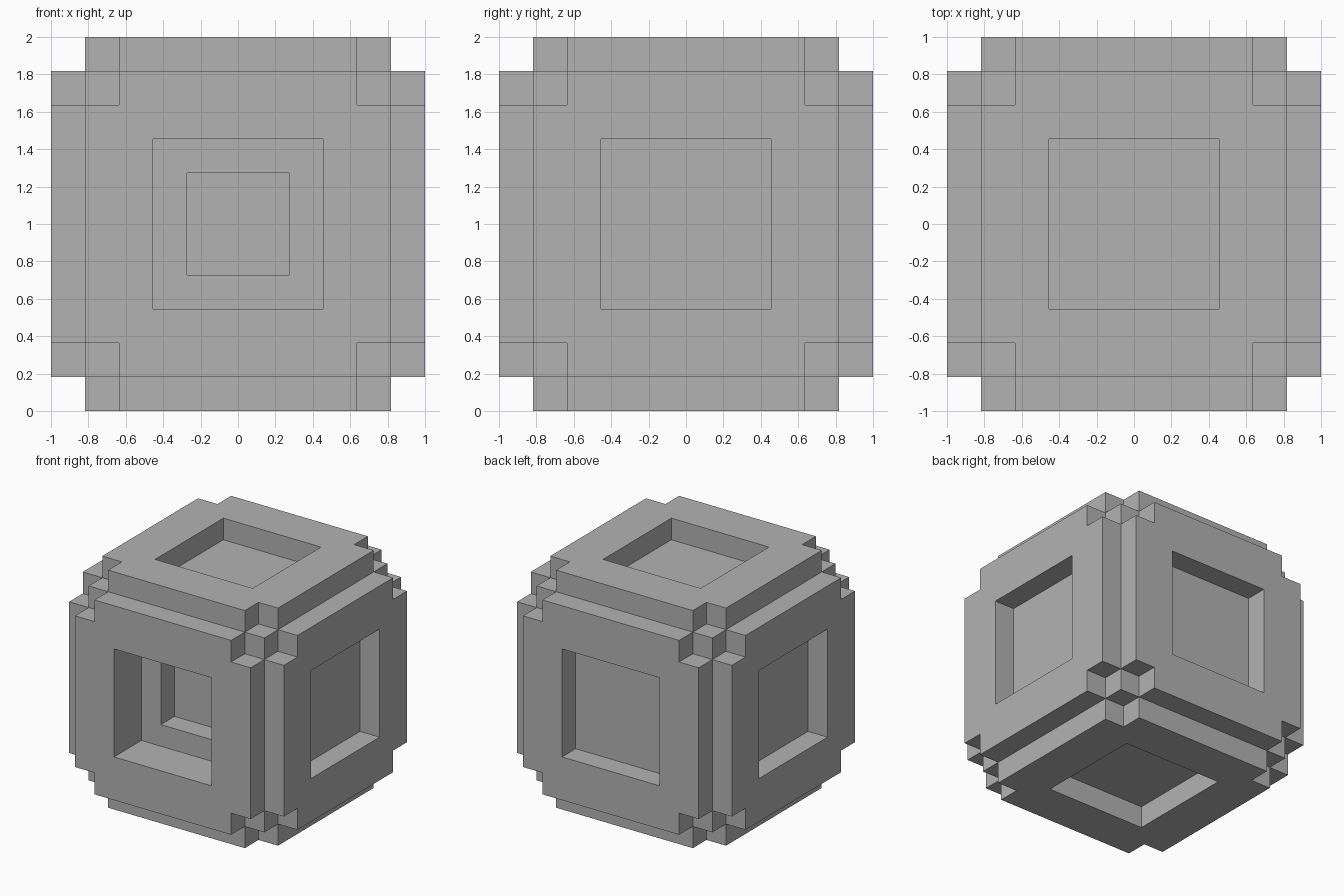
import bpy
import bmesh
from mathutils import Vector

old = bpy.data.objects.get("Cube")
if old:
    bpy.data.objects.remove(old, do_unlink=True)

H = 1 / 11                      # half of one block unit
CORE, NOTCH, RECESS, PIT = 9, 7, 5, 3   # half widths in half units

bm = bmesh.new()


def pick(direction, level, rule):
    """Faces lying at a level along a direction whose centre passes the rule."""
    found = []
    for face in bm.faces:
        c = face.calc_center_median() / H
        along = c.dot(direction)
        if any(abs(v.co.dot(direction) / H - level) > 0.01 for v in face.verts):
            continue
        side = c - direction * along
        small, big = sorted(abs(n) for n in side)[1:]
        if rule(small, big):
            found.append(face)
    return found


def push(faces, offset):
    """Extrude a region of faces and drop the faces it leaves behind."""
    result = bmesh.ops.extrude_face_region(bm, geom=faces)["geom"]
    verts = [g for g in result if isinstance(g, bmesh.types.BMVert)]
    bmesh.ops.translate(bm, verts=verts, vec=offset)
    left_over = [f for f in faces if f.is_valid]
    if left_over:
        bmesh.ops.delete(bm, geom=left_over, context='FACES')


# Core cube, scored along the lines of the notches and recesses
bmesh.ops.create_cube(bm, size=2 * CORE * H)
axes = [Vector((1, 0, 0)), Vector((0, 1, 0)), Vector((0, 0, 1))]
for axis in axes:
    for line in (NOTCH, RECESS, PIT):
        for sign in (-1, 1):
            bmesh.ops.bisect_plane(bm, geom=bm.verts[:] + bm.edges[:] + bm.faces[:],
                                   plane_co=axis * sign * line * H, plane_no=axis)

# Raised frame on every side: notched corners and a square opening
for axis in axes:
    for sign in (-1, 1):
        out = axis * sign
        frame = pick(out, CORE, lambda small, big:
                     RECESS < big < CORE and small < NOTCH)
        push(frame, out * 2 * H)

# The front opening steps down twice more
front = Vector((0, -1, 0))
for level, width in ((CORE, RECESS), (NOTCH, PIT)):
    push(pick(front, level, lambda small, big: big < width), front * -2 * H)

bmesh.ops.recalc_face_normals(bm, faces=bm.faces[:])
bmesh.ops.translate(bm, verts=bm.verts[:], vec=(0, 0, 1))

mesh = bpy.data.meshes.new("framed_block")
bm.to_mesh(mesh)
bm.free()
block = bpy.data.objects.new("framed_block", mesh)
bpy.context.scene.collection.objects.link(block)

# Plain grey
grey = bpy.data.materials.new("plain grey")
grey.use_nodes = True
colour = (0.45, 0.45, 0.45, 1)
grey.diffuse_color = colour
grey.node_tree.nodes["Principled BSDF"].inputs["Base Color"].default_value = colour
mesh.materials.append(grey)
